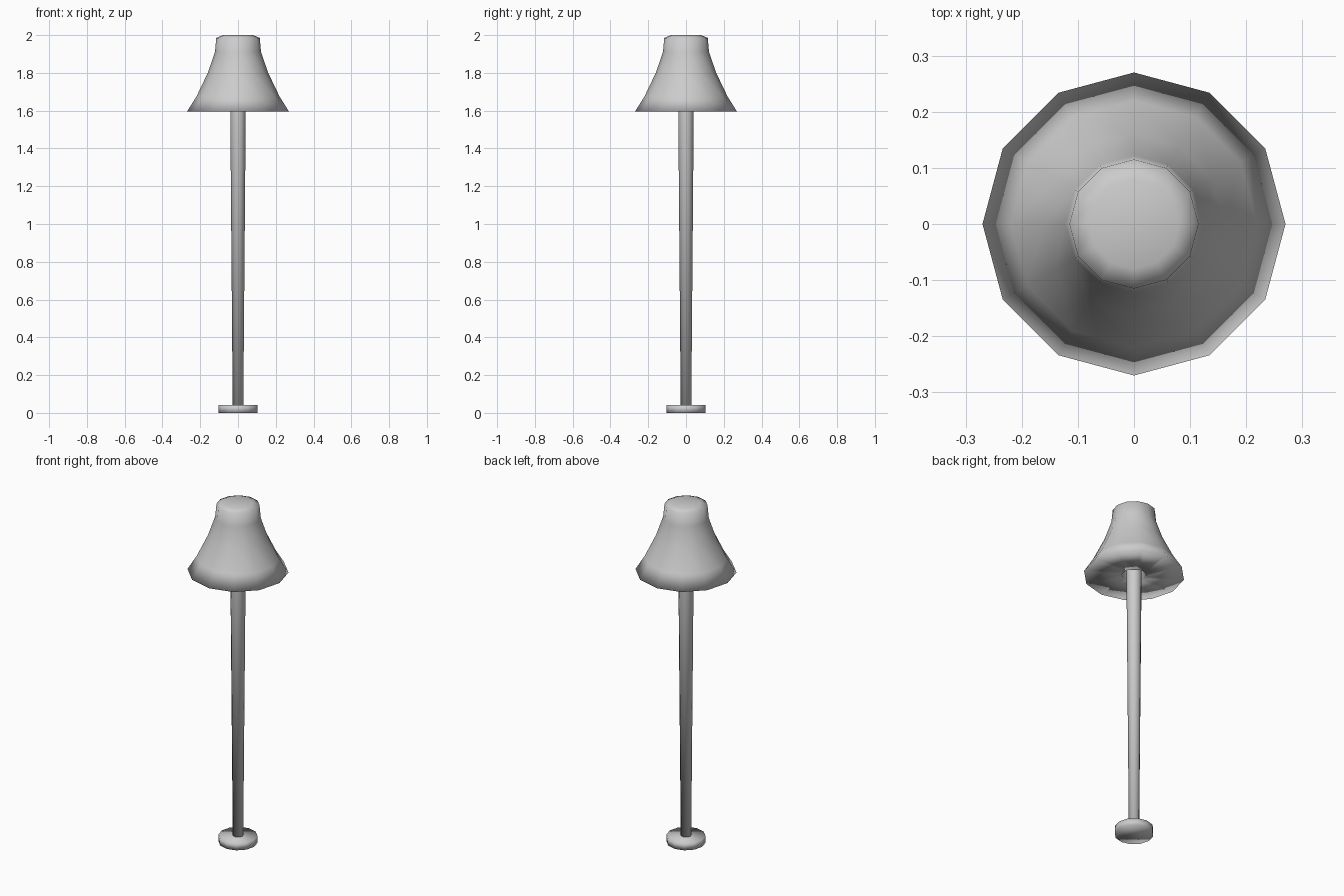
import bpy
import bmesh
from math import cos, sin, tau

if "Cube" in bpy.data.objects:
    bpy.data.objects.remove(bpy.data.objects["Cube"], do_unlink=True)

SIDES = 12

grey = bpy.data.materials.new("plain grey")
grey.use_nodes = True
colour = (0.6, 0.6, 0.6, 1)
grey.diffuse_color = colour
grey.node_tree.nodes["Principled BSDF"].inputs["Base Color"].default_value = colour


def turned(name, profile):
    """Turn a (radius, height) profile, top to bottom, and close both ends."""
    bm = bmesh.new()
    rings = [[bm.verts.new((r * cos(tau * i / SIDES), r * sin(tau * i / SIDES), z))
              for i in range(SIDES)] for r, z in profile]
    for upper, lower in zip(rings, rings[1:]):
        for i in range(SIDES):
            j = (i + 1) % SIDES
            bm.faces.new((upper[i], lower[i], lower[j], upper[j]))
    bm.faces.new(rings[0])
    bm.faces.new(rings[-1][::-1])
    bmesh.ops.recalc_face_normals(bm, faces=bm.faces)
    for face in bm.faces:
        face.smooth = True
    mesh = bpy.data.meshes.new(name)
    bm.to_mesh(mesh)
    bm.free()
    mesh.materials.append(grey)
    obj = bpy.data.objects.new(name, mesh)
    bpy.context.collection.objects.link(obj)
    return obj


# Round foot
turned("base", [(0.104, 0.042), (0.104, 0)])

# Pole, slightly wider toward the top
turned("pole", [(0.043, 1.72), (0.041, 1.6), (0.028, 0.03)])

# Flared shade with a flat underside and a recess around the pole
turned("shade", [(0.08, 2.0), (0.115, 1.985), (0.122, 1.91), (0.16, 1.8),
                 (0.22, 1.675), (0.27, 1.595), (0.065, 1.595), (0.065, 1.7)])
